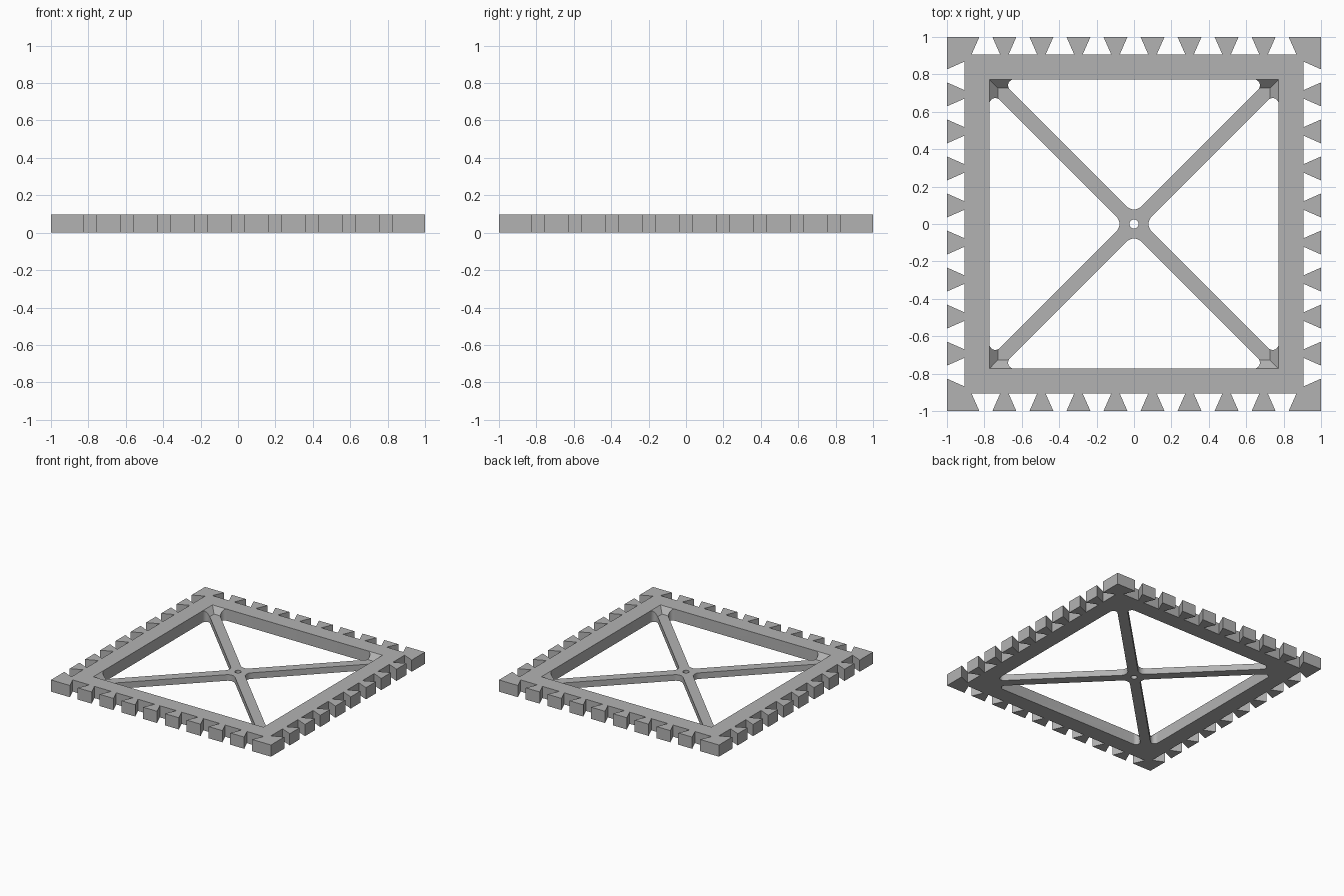
import bpy, bmesh, math
from mathutils import Vector, Matrix

if "Cube" in bpy.data.objects:
    bpy.data.objects.remove(bpy.data.objects["Cube"])

HEIGHT = 0.096        # full frame height
SPOKE_TOP = 0.05      # thickness of the cross brace
WINDOW = 0.773        # half width of the inner opening
SPOKE_OFFSET = 0.055  # diagonal brace edge, measured along an axis
PITCH = 0.198         # dovetail spacing
EDGE, ROOT = 0.907, 0.076

grey = bpy.data.materials.new("light grey")
grey.use_nodes = True
colour = (0.45, 0.45, 0.45, 1)
grey.diffuse_color = colour
grey.node_tree.nodes["Principled BSDF"].inputs["Base Color"].default_value = colour


def loft(name, bottom, top):
    """Closed solid between two matching loops."""
    bm = bmesh.new()
    low = [bm.verts.new(p) for p in bottom]
    high = [bm.verts.new(p) for p in top]
    bm.faces.new(low[::-1])
    bm.faces.new(high)
    n = len(low)
    for i in range(n):
        j = (i + 1) % n
        bm.faces.new((low[i], low[j], high[j], high[i]))
    mesh = bpy.data.meshes.new(name)
    bm.to_mesh(mesh)
    bm.free()
    mesh.materials.append(grey)
    obj = bpy.data.objects.new(name, mesh)
    bpy.context.scene.collection.objects.link(obj)
    return obj


def prism(name, points, z0, z1):
    return loft(name, [(p[0], p[1], z0) for p in points],
                [(p[0], p[1], z1) for p in points])


def rounded(corners, radii, steps=8):
    """Counter-clockwise polygon with an arc at every corner."""
    out = []
    for i, (p, r) in enumerate(zip(corners, radii)):
        a = (corners[i - 1] - p).normalized()
        b = (corners[(i + 1) % len(corners)] - p).normalized()
        half = a.angle(b) / 2
        centre = p + (a + b).normalized() * r / math.sin(half)
        start = p + a * r / math.tan(half) - centre
        sweep = math.pi - 2 * half
        for k in range(steps + 1):
            out.append(centre + Matrix.Rotation(sweep * k / steps, 3, 'Z') @ start)
    return out


def cut(target, cutter):
    cutter.hide_render = True
    mod = target.modifiers.new("cut", 'BOOLEAN')
    mod.operation = 'DIFFERENCE'
    mod.solver = 'EXACT'
    mod.object = cutter
    bpy.context.view_layer.update()
    bpy.context.view_layer.objects.active = target
    bpy.ops.object.modifier_apply(modifier=mod.name)
    bpy.data.objects.remove(cutter)


turns = [Matrix.Rotation(k * math.pi / 2, 3, 'Z') for k in range(4)]

# Outer plate with dovetail slots on all four sides
side = [Vector((-1, -1, 0))]
for k in range(-4, 5):
    c = k * PITCH
    side += [Vector((c + dx, y, 0)) for dx, y in
             ((-0.035, -1), (-ROOT, -EDGE), (ROOT, -EDGE), (0.035, -1))]
frame = prism("dovetail_frame", [t @ p for t in turns for p in side], 0, HEIGHT)

# Four rounded triangular openings leave the diagonal brace
tip = WINDOW - SPOKE_OFFSET
triangle = rounded([Vector((0, -SPOKE_OFFSET, 0)), Vector((-tip, -WINDOW, 0)),
                    Vector((tip, -WINDOW, 0))], (0.055, 0.0315, 0.0315))
for t in turns:
    cut(frame, prism("opening_cutter", [t @ p for p in triangle], -0.1, 0.3))


# Lower the brace, with sloped walls in the corners
def square(half, z):
    return [t @ Vector((-half, -half, 0)) + Vector((0, 0, z)) for t in turns]


low_half = WINDOW - 0.0453
slope = 0.0455 / (HEIGHT - SPOKE_TOP)
cut(frame, loft("recess_cutter", square(low_half, SPOKE_TOP),
                square(low_half + slope * 0.08, SPOKE_TOP + 0.08)))

# Centre hole
ring = [(0.024 * math.cos(a * math.tau / 32), 0.024 * math.sin(a * math.tau / 32))
        for a in range(32)]
cut(frame, prism("hole_cutter", ring, -0.1, 0.3))

bpy.ops.object.select_all(action='DESELECT')
frame.select_set(True)
bpy.context.view_layer.objects.active = frame
bpy.ops.object.shade_smooth_by_angle(angle=math.radians(25))
